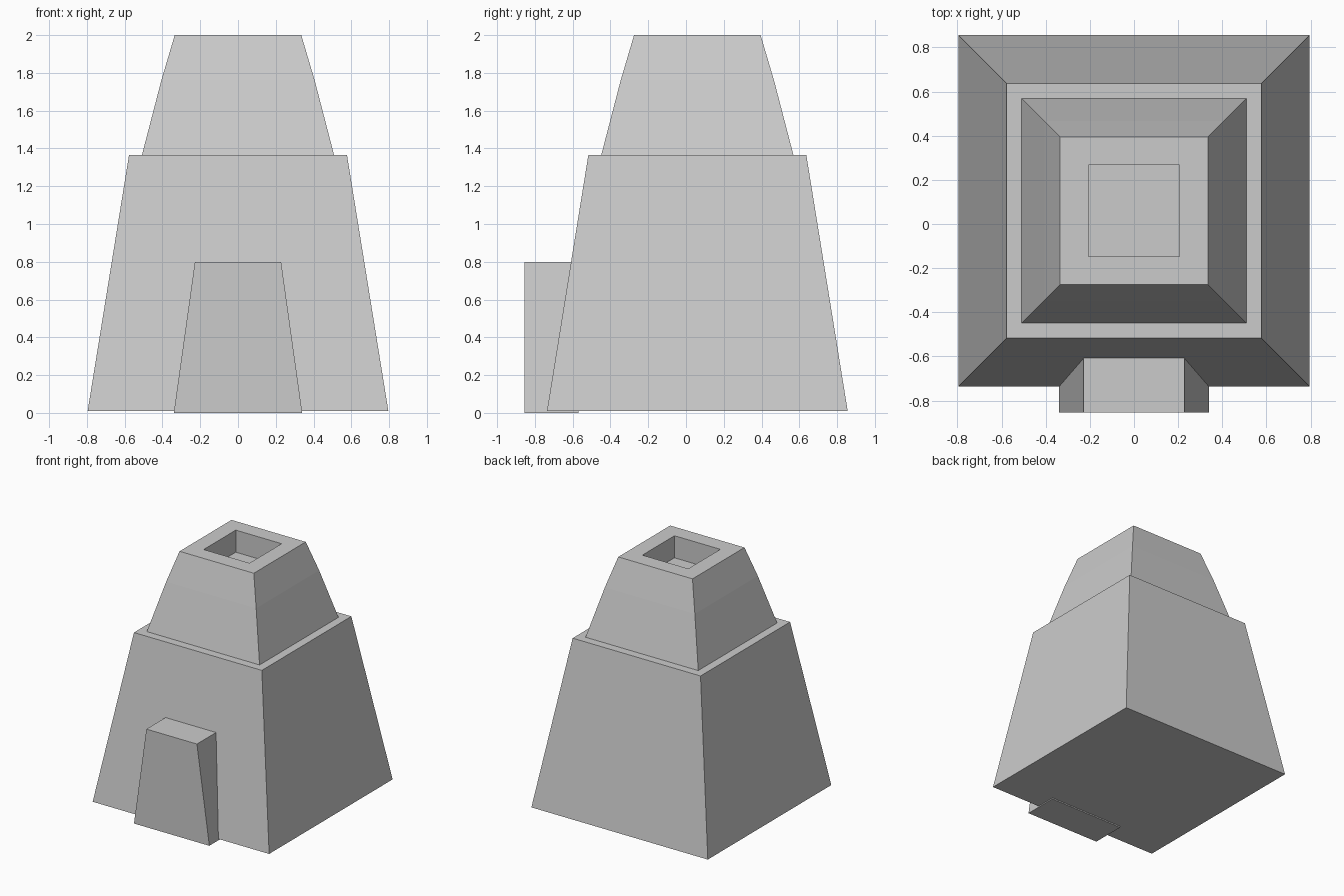
import bpy
import bmesh

if "Cube" in bpy.data.objects:
    bpy.data.objects.remove(bpy.data.objects["Cube"])

CENTRE_Y = 0.06  # tower sits slightly back, behind the doorway


def make_object(name, rings):
    """Skin a stack of four-point rings and cap both ends."""
    bm = bmesh.new()
    loops = [[bm.verts.new(p) for p in ring] for ring in rings]
    for low, high in zip(loops, loops[1:]):
        for i in range(4):
            j = (i + 1) % 4
            bm.faces.new((low[i], low[j], high[j], high[i]))
    bm.faces.new(loops[0][::-1])
    bm.faces.new(loops[-1])
    bmesh.ops.recalc_face_normals(bm, faces=bm.faces)
    mesh = bpy.data.meshes.new(name)
    bm.to_mesh(mesh)
    bm.free()
    obj = bpy.data.objects.new(name, mesh)
    bpy.context.collection.objects.link(obj)
    return obj


def square(half, z):
    corners = ((-1, -1), (1, -1), (1, 1), (-1, 1))
    return [(sx * half, CENTRE_Y + sy * half, z) for sx, sy in corners]


# Tapered lower storey
make_object("lower_body", [square(0.796, 0.01), square(0.577, 1.365)])

# Tapered upper storey with a square recess sunk into its top
make_object("upper_body", [
    square(0.51, 1.36),
    square(0.406, 1.76),
    square(0.335, 2.0),
    square(0.207, 2.0),
    square(0.207, 1.82),
])

# Doorway block: trapezoid profile pushed out through the front wall
profile = ((-0.34, 0.0), (0.34, 0.0), (0.228, 0.8), (-0.228, 0.8))
make_object("doorway", [[(x, y, z) for x, z in profile] for y in (-0.855, -0.57)])
